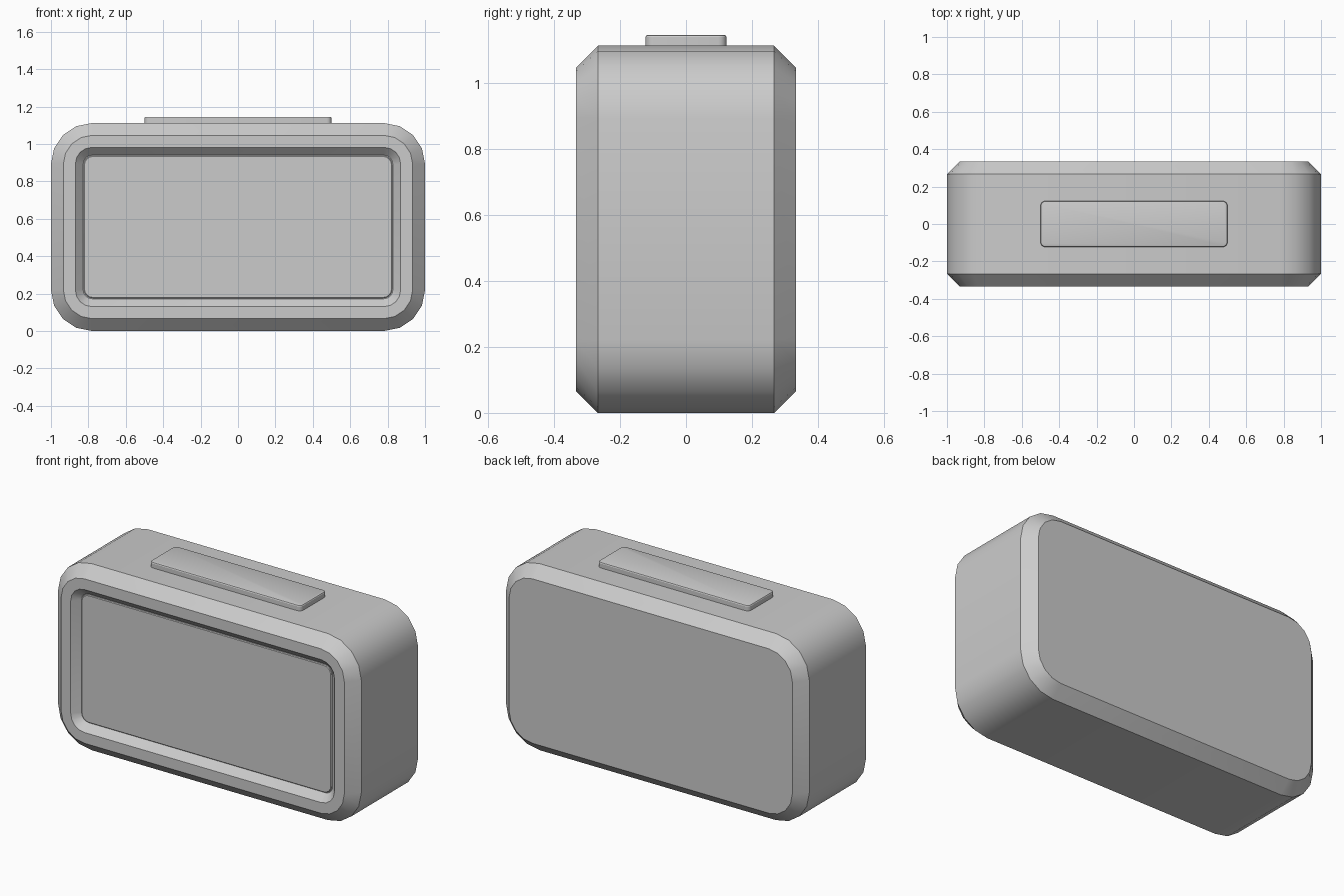
import bpy, bmesh, math
from mathutils import Vector

if "Cube" in bpy.data.objects:
    bpy.data.objects.remove(bpy.data.objects["Cube"])


def rounded_rect(hw, hh, r, seg):
    """Counter-clockwise outline of a rounded rectangle."""
    pts = []
    for k, (sx, sy) in enumerate([(1, 1), (-1, 1), (-1, -1), (1, -1)]):
        for i in range(seg + 1):
            a = math.pi / 2 * (k + i / seg)
            pts.append((sx * (hw - r) + r * math.cos(a),
                        sy * (hh - r) + r * math.sin(a)))
    return pts


def loft(name, hw, hh, r, seg, steps, place):
    """Bridge inset copies of one rounded outline; steps = (inset, depth)."""
    bm = bmesh.new()
    rings = []
    for inset, d in steps:
        outline = rounded_rect(hw - inset, hh - inset, max(r - inset, 0.012), seg)
        rings.append([bm.verts.new(place(u, v, d)) for u, v in outline])
    n = len(rings[0])
    for a, b in zip(rings, rings[1:]):
        for i in range(n):
            j = (i + 1) % n
            bm.faces.new((a[i], a[j], b[j], b[i]))
    bm.faces.new(rings[0])
    bm.faces.new(rings[-1])
    bmesh.ops.recalc_face_normals(bm, faces=bm.faces)
    me = bpy.data.meshes.new(name)
    bm.to_mesh(me)
    bm.free()
    ob = bpy.data.objects.new(name, me)
    bpy.context.collection.objects.link(ob)
    bpy.ops.object.select_all(action='DESELECT')
    ob.select_set(True)
    bpy.context.view_layer.objects.active = ob
    bpy.ops.object.shade_smooth_by_angle(angle=math.radians(30))
    return ob


H = 1.112


def upright(u, v, d):
    return Vector((u, d, v + H / 2))


def flat(u, v, d):
    return Vector((u, v, d))


# Clock body: chamfered front and back, recessed bezel on the front
loft("clock_body", 1.0, H / 2, 0.22, 4,
     [(0.066, 0.333), (0, 0.267), (0, -0.267), (0.066, -0.333),
      (0.13, -0.333), (0.172, -0.291)], upright)

# Display panel sitting in the recess
loft("display_panel", 0.825, 0.381, 0.05, 4,
     [(0, -0.26), (0, -0.295), (0.004, -0.299)], upright)

# Snooze button on top
loft("snooze_button", 0.5, 0.123, 0.025, 4,
     [(0, H - 0.02), (0, 1.138), (0.003, 1.143), (0.008, 1.145)], flat)
